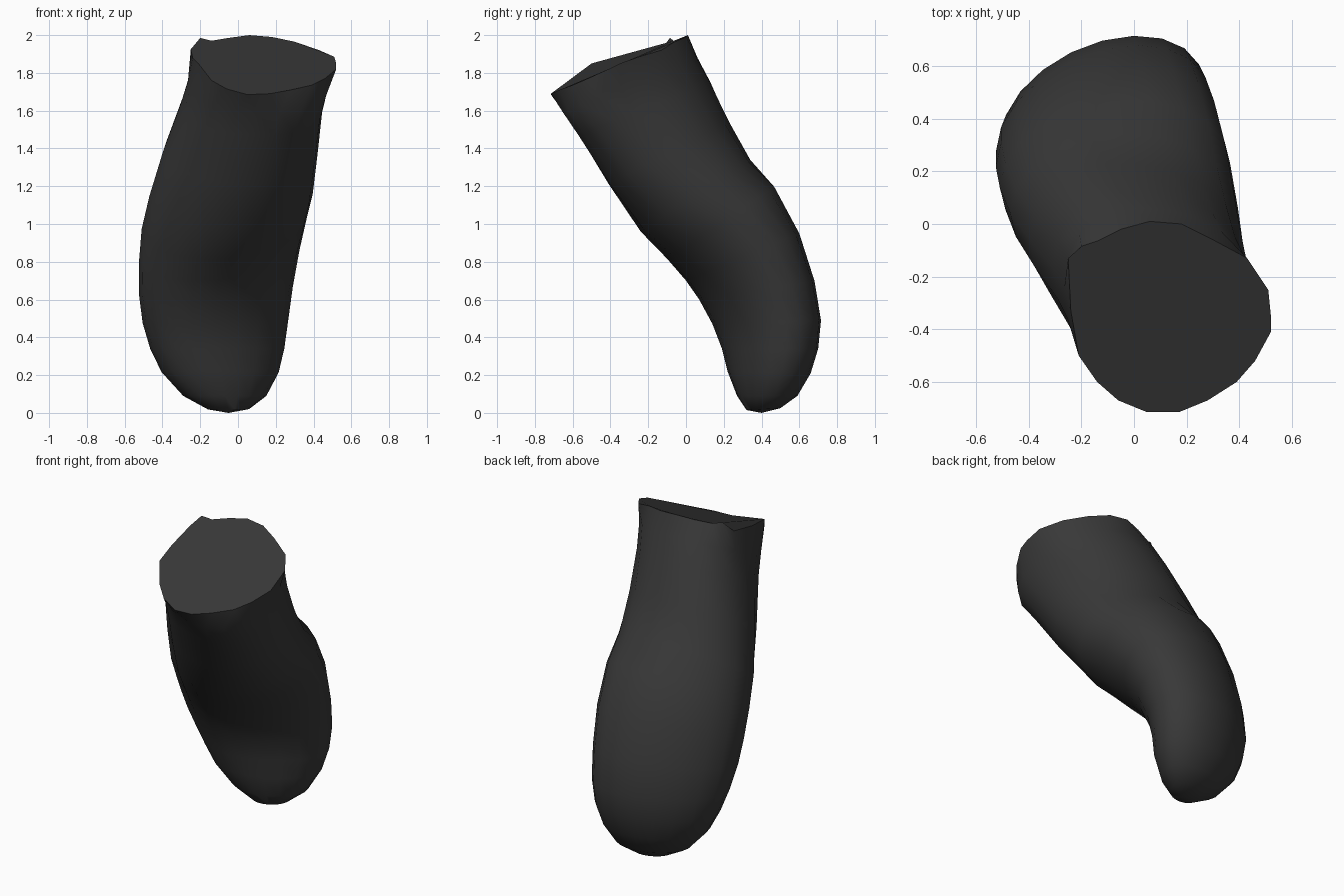
import bpy, bmesh, math

if "Cube" in bpy.data.objects:
    bpy.data.objects.remove(bpy.data.objects["Cube"])

SIDES = 20

# Cut end at the top, counter-clockwise from the right
rim = [(.52, -.35, 1.85), (.51, -.25, 1.885), (.43, -.13, 1.92), (.30, -.06, 1.965),
       (.18, 0, 1.99), (.06, .01, 2.0), (-.05, -.02, 1.985), (-.14, -.065, 1.97),
       (-.20, -.085, 1.985), (-.25, -.13, 1.925), (-.24, -.33, 1.88), (-.21, -.50, 1.85),
       (-.14, -.60, 1.76), (-.06, -.67, 1.715), (.05, -.715, 1.685), (.17, -.715, 1.69),
       (.28, -.67, 1.71), (.39, -.60, 1.735), (.46, -.52, 1.77), (.52, -.41, 1.82)]

# Cross-sections: front y, z, back y, z, left x, right x, diagonal skew, squareness
sections = [(-.65, 1.59, .06, 1.88, -.265, .475, -.14, .05),
            (-.57, 1.47, .13, 1.75, -.305, .445, -.14, .04),
            (-.41, 1.21, .23, 1.54, -.395, .42, -.09, .02),
            (-.24, .96, .34, 1.34, -.47, .395, .03, 0),
            (-.10, .81, .47, 1.20, -.51, .365, .16, 0),
            (.00, .70, .60, .95, -.525, .325, .28, 0),
            (.07, .60, .68, .70, -.525, .29, .34, 0),
            (.14, .47, .715, .49, -.505, .265, .36, 0),
            (.19, .34, .70, .34, -.465, .245, .35, 0),
            (.22, .22, .66, .21, -.405, .215, .3, 0),
            (.27, .09, .59, .09, -.29, .15, .25, 0),
            (.32, .015, .50, .025, -.16, .06, .2, 0)]


def ring(fy, fz, by, bz, left, right, skew, square):
    pts = []
    for i in range(SIDES):
        t = math.tau * i / SIDES
        k = 1 + square * math.sin(2 * t) ** 2
        c, s = k * math.cos(t), k * math.sin(t + skew)
        pts.append(((left + right) / 2 + (right - left) / 2 * c,
                    (fy + by) / 2 + (by - fy) / 2 * s,
                    (fz + bz) / 2 + (bz - fz) / 2 * s))
    return pts


# Bent tube lofted from the cut end to the rounded tip
bm = bmesh.new()
rings = [[bm.verts.new(p) for p in pts] for pts in [rim] + [ring(*s) for s in sections]]
for upper, lower in zip(rings, rings[1:]):
    for i in range(SIDES):
        j = (i + 1) % SIDES
        bm.faces.new((upper[i], lower[i], lower[j], upper[j]))
tip = bm.verts.new((-.05, .40, 0))
for i in range(SIDES):
    bm.faces.new((rings[-1][i], tip, rings[-1][(i + 1) % SIDES]))
# Flat cap over the cut end
bm.faces.new(rings[0])
bmesh.ops.recalc_face_normals(bm, faces=bm.faces)

mesh = bpy.data.meshes.new("bent_tube")
bm.to_mesh(mesh)
bm.free()
tube = bpy.data.objects.new("bent_tube", mesh)
bpy.context.collection.objects.link(tube)

# Dark grey surface
mat = bpy.data.materials.new("dark_grey")
mat.diffuse_color = (.04, .04, .04, 1)
mat.use_nodes = True
mat.node_tree.nodes["Principled BSDF"].inputs["Base Color"].default_value = mat.diffuse_color
mesh.materials.append(mat)

bpy.context.view_layer.objects.active = tube
tube.select_set(True)
bpy.ops.object.shade_smooth_by_angle(angle=math.radians(50))
